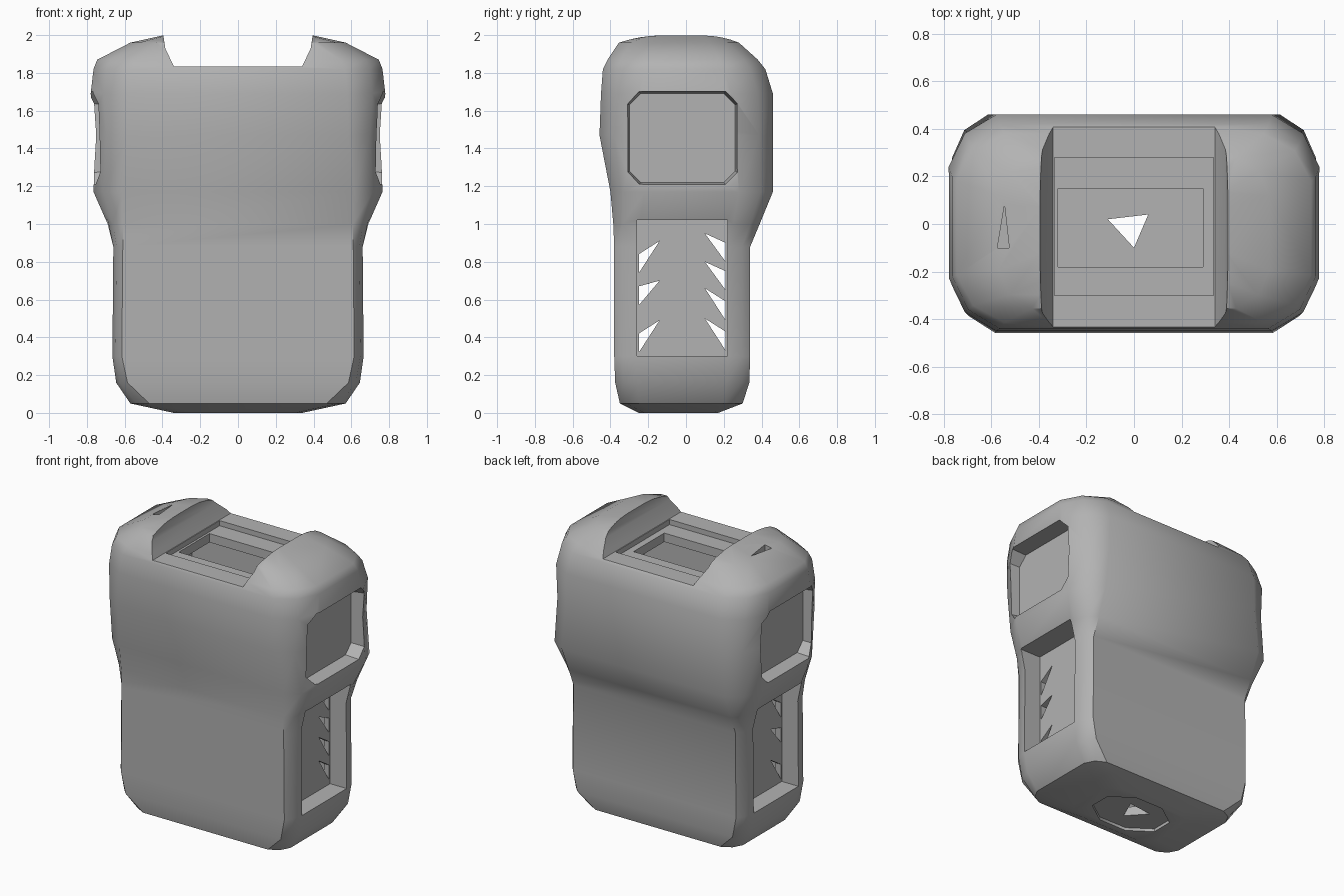
import bpy, bmesh, math
from mathutils import Vector

old = bpy.data.objects.get("Cube")
if old:
    bpy.data.objects.remove(old, do_unlink=True)

grey = bpy.data.materials.new("plain grey")
grey.use_nodes = True
grey.diffuse_color = (0.45, 0.45, 0.45, 1)
grey.node_tree.nodes["Principled BSDF"].inputs["Base Color"].default_value = (0.45, 0.45, 0.45, 1)


def loft(name, rings):
    """Skin a closed solid through rings of equal point count."""
    bm = bmesh.new()
    loops = [[bm.verts.new(p) for p in ring] for ring in rings]
    n = len(loops[0])
    for a, b in zip(loops, loops[1:]):
        for i in range(n):
            j = (i + 1) % n
            bm.faces.new((a[i], a[j], b[j], b[i]))
    bm.faces.new(loops[0][::-1])
    bm.faces.new(loops[-1])
    bmesh.ops.recalc_face_normals(bm, faces=bm.faces)
    mesh = bpy.data.meshes.new(name)
    bm.to_mesh(mesh)
    bm.free()
    mesh.materials.append(grey)
    obj = bpy.data.objects.new(name, mesh)
    bpy.context.collection.objects.link(obj)
    return obj


def section(z, w, front, back, cx, cy):
    """Rectangle with rounded corners at height z."""
    corner = [(w, cy), (w - 0.34 * cx, 0.36 * cy), (w - cx, 0)]
    pts = [(x, back - d) for x, d in corner]
    pts += [(-x, back - d) for x, d in corner[::-1]]
    pts += [(-x, front + d) for x, d in corner]
    pts += [(x, front + d) for x, d in corner[::-1]]
    return [Vector((x, y, z)) for x, y in pts]


def prism(name, outline, axis, lo, hi, grow=1.0):
    """Extrude a 2D outline along an axis; grow scales the far end."""
    cu = sum(p[0] for p in outline) / len(outline)
    cv = sum(p[1] for p in outline) / len(outline)
    rings = []
    for t, s in ((lo, 1.0), (hi, grow)):
        ring = []
        for u, v in outline:
            u, v = cu + (u - cu) * s, cv + (v - cv) * s
            ring.append({"x": (t, u, v), "y": (u, t, v), "z": (u, v, t)}[axis])
        rings.append(ring)
    return loft(name, rings)


def rect(u0, u1, v0, v1, c=0.0):
    if not c:
        return [(u0, v0), (u1, v0), (u1, v1), (u0, v1)]
    return [(u0 + c, v0), (u1 - c, v0), (u1, v0 + c), (u1, v1 - c),
            (u1 - c, v1), (u0 + c, v1), (u0, v1 - c), (u0, v0 + c)]


def carve(target, cutter):
    cutter.hide_render = True
    mod = target.modifiers.new("cut", "BOOLEAN")
    mod.operation = "DIFFERENCE"
    mod.solver = "EXACT"
    mod.object = cutter
    bpy.context.view_layer.objects.active = target
    bpy.ops.object.modifier_apply(modifier=mod.name)
    bpy.data.objects.remove(cutter, do_unlink=True)


# Housing: z, half width, front y, back y, corner width, corner depth
profile = [
    (0.00, 0.34, -0.25, 0.17, 0.12, 0.08),
    (0.05, 0.57, -0.35, 0.30, 0.10, 0.10),
    (0.16, 0.645, -0.375, 0.335, 0.06, 0.12),
    (0.30, 0.665, -0.38, 0.34, 0.05, 0.12),
    (0.88, 0.66, -0.38, 0.34, 0.05, 0.12),
    (1.00, 0.69, -0.385, 0.39, 0.08, 0.14),
    (1.17, 0.765, -0.40, 0.46, 0.15, 0.18),
    (1.47, 0.755, -0.458, 0.46, 0.17, 0.20),
    (1.69, 0.78, -0.45, 0.46, 0.20, 0.22),
    (1.82, 0.765, -0.44, 0.42, 0.20, 0.22),
    (1.87, 0.745, -0.415, 0.38, 0.20, 0.20),
    (1.96, 0.57, -0.355, 0.28, 0.14, 0.16),
    (2.00, 0.39, -0.22, 0.17, 0.05, 0.10),
]
housing = loft("housing", [section(*row) for row in profile])

# Hollow inside and stepped opening in the top
carve(housing, prism("cavity", rect(-0.50, 0.50, -0.27, 0.22), "z", 0.08, 1.74))
notch = [(-0.34, 1.835), (0.34, 1.835), (0.385, 1.93), (0.41, 2.1), (-0.41, 2.1), (-0.385, 1.93)]
carve(housing, prism("top_notch", notch, "y", -0.7, 0.7))
carve(housing, prism("upper_step", rect(-0.335, 0.335, -0.30, 0.28), "z", 1.80, 1.90))
carve(housing, prism("top_mouth", rect(-0.32, 0.29, -0.18, 0.15), "z", 1.6, 1.88))

# Recessed panels on both sides, with torn slits in the lower panel
slits = [(-0.25, 0.32, -0.14, 0.49), (-0.25, 0.57, -0.14, 0.70), (-0.25, 0.74, -0.14, 0.91),
         (0.21, 0.33, 0.10, 0.50), (0.21, 0.49, 0.10, 0.66),
         (0.21, 0.65, 0.10, 0.80), (0.21, 0.80, 0.10, 0.95)]
for side in (1, -1):
    carve(housing, prism("upper_recess", rect(-0.30, 0.26, 1.22, 1.69, 0.06), "x",
                         side * 0.67, side * 0.85, 1.08))
    carve(housing, prism("lower_recess", rect(-0.26, 0.22, 0.30, 1.02), "x",
                         side * 0.54, side * 0.85))
    for y, z, tip_y, tip_z in slits:
        tri = [(y, z), (y, z + 0.10), (tip_y, tip_z)]
        carve(housing, prism("slit", tri, "x", side * 0.45, side * 0.6))

# Octagonal plate recess underneath, with a small triangular hole
octagon = [(0.27 * math.cos(a), 0.19 * math.sin(a) - 0.03)
           for a in (math.pi / 8 + i * math.pi / 4 for i in range(8))]
carve(housing, prism("bottom_recess", octagon, "z", -0.1, 0.02))
carve(housing, prism("bottom_hole", [(-0.11, 0.02), (0.06, 0.04), (0.0, -0.10)], "z", -0.1, 0.2))

# Small nick on one shoulder
carve(housing, prism("shoulder_nick", [(-0.545, 0.08), (-0.575, -0.10), (-0.525, -0.10)],
                     "z", 1.93, 2.1))

bpy.ops.object.select_all(action="DESELECT")
housing.select_set(True)
bpy.context.view_layer.objects.active = housing
bpy.ops.object.shade_smooth_by_angle(angle=math.radians(38))
